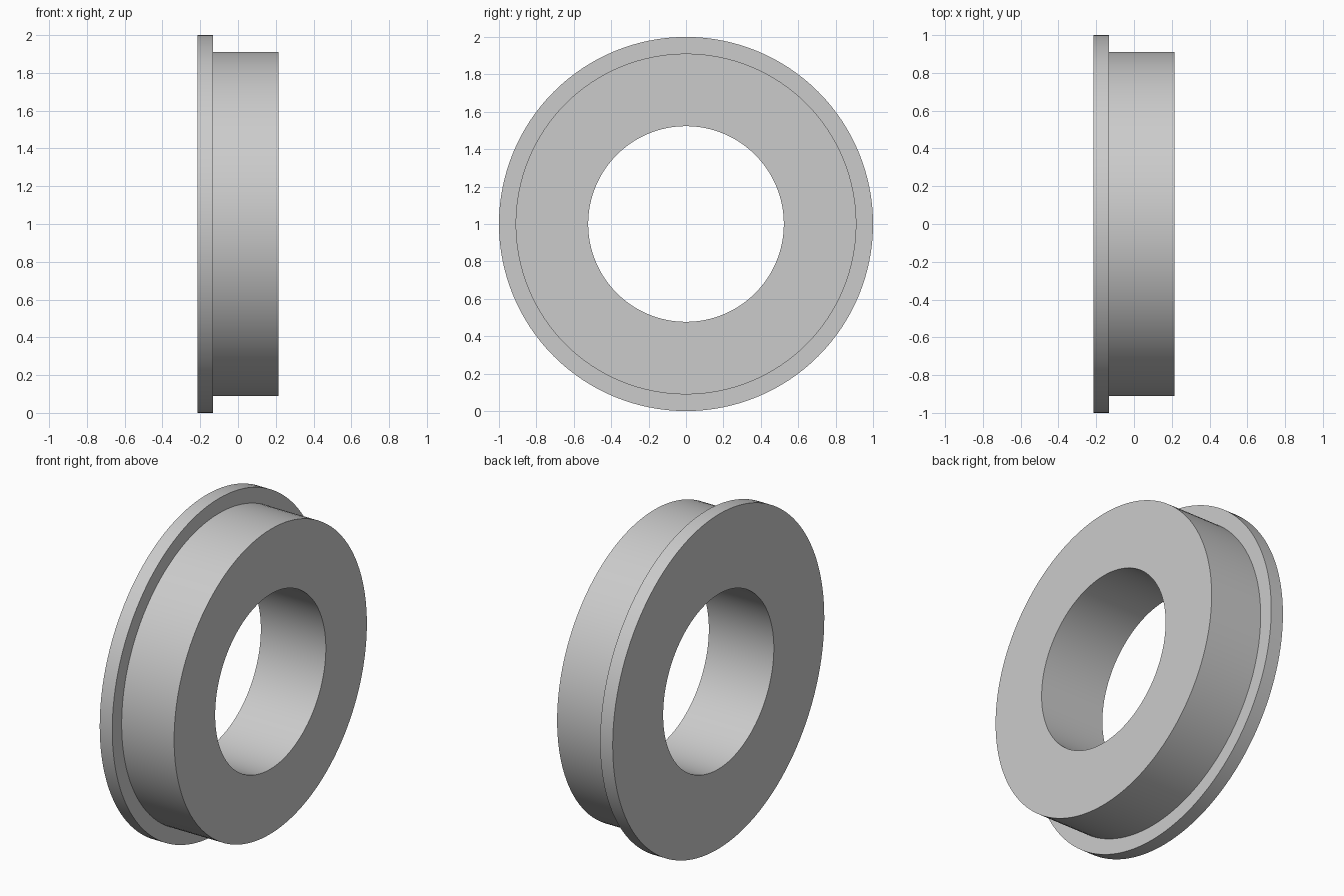
import bpy
import bmesh
import math

cube = bpy.data.objects.get("Cube")
if cube:
    bpy.data.objects.remove(cube, do_unlink=True)

# Plain grey metal
GREY = (0.6, 0.6, 0.6, 1.0)
metal = bpy.data.materials.new("grey_metal")
metal.use_nodes = True
metal.diffuse_color = GREY
metal.node_tree.nodes["Principled BSDF"].inputs["Base Color"].default_value = GREY

# Section of the ring: (position along the axis, radius)
HALF_WIDTH, SHOULDER = 0.215, -0.132
FLANGE_R, BODY_R, BORE_R = 1.0, 0.911, 0.523
SEGMENTS = 128
section = [
    (-HALF_WIDTH, BORE_R),
    (-HALF_WIDTH, FLANGE_R),
    (SHOULDER, FLANGE_R),
    (SHOULDER, BODY_R),
    (HALF_WIDTH, BODY_R),
    (HALF_WIDTH, BORE_R),
]

# Revolve the section about the x axis
bm = bmesh.new()
rings = []
for i in range(SEGMENTS):
    a = 2 * math.pi * i / SEGMENTS
    rings.append([bm.verts.new((x, r * math.cos(a), r * math.sin(a)))
                  for x, r in section])
for i, ring in enumerate(rings):
    after = rings[(i + 1) % SEGMENTS]
    for j in range(len(section)):
        k = (j + 1) % len(section)
        bm.faces.new((ring[j], ring[k], after[k], after[j]))
bmesh.ops.recalc_face_normals(bm, faces=bm.faces)

mesh = bpy.data.meshes.new("flanged_bushing")
bm.to_mesh(mesh)
bm.free()
mesh.materials.append(metal)

# Stand the bushing on the ground
bushing = bpy.data.objects.new("flanged_bushing", mesh)
bushing.location.z = FLANGE_R
bpy.context.collection.objects.link(bushing)

# Smooth curved walls, sharp rims
bpy.ops.object.select_all(action="DESELECT")
bushing.select_set(True)
bpy.context.view_layer.objects.active = bushing
bpy.ops.object.shade_smooth_by_angle(angle=math.radians(30))
